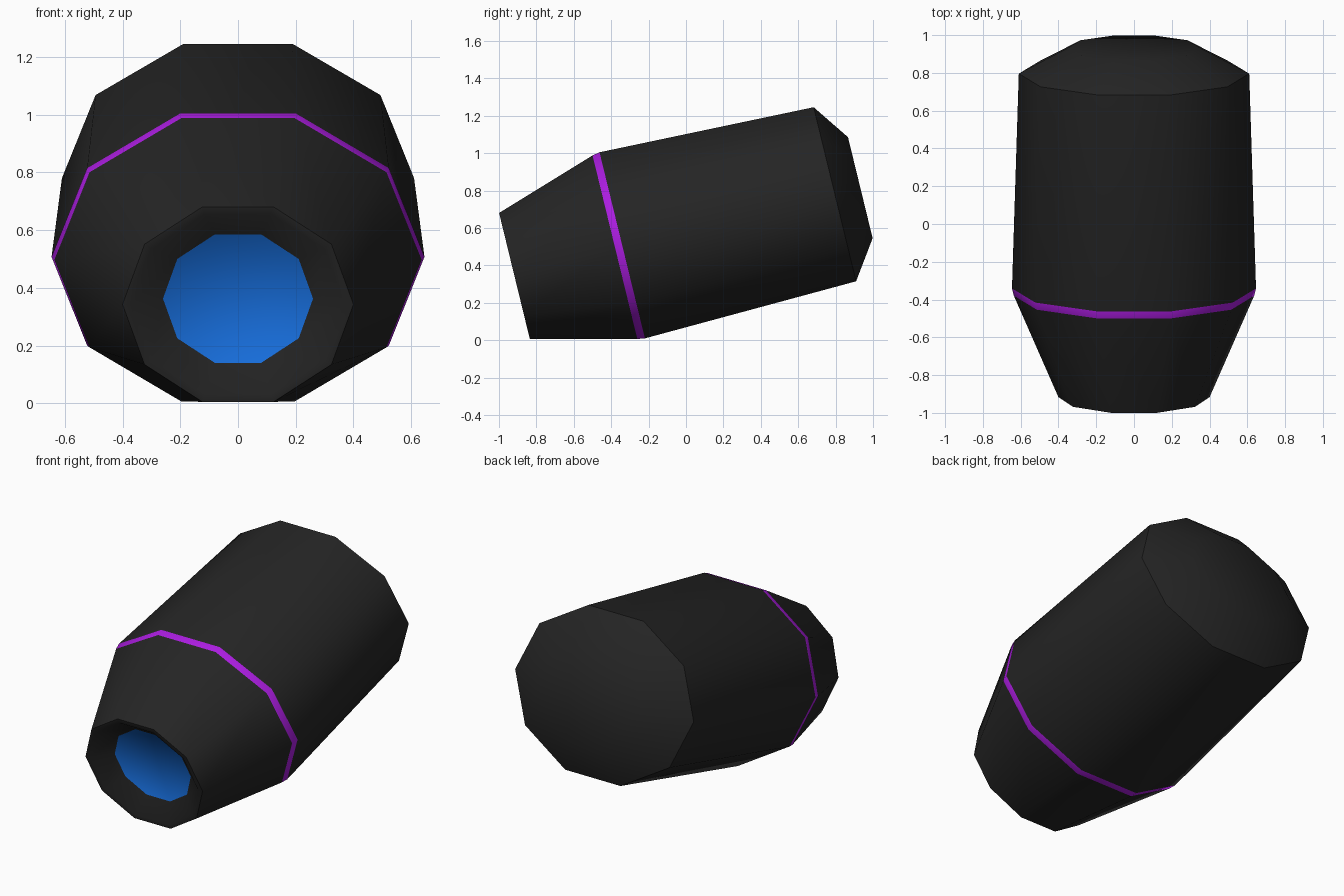
import bpy, bmesh, math
from mathutils import Vector

if "Cube" in bpy.data.objects:
    bpy.data.objects.remove(bpy.data.objects["Cube"])

SIDES = 10
TILT = math.radians(13.7)
UP = Vector((0, -math.sin(TILT), math.cos(TILT)))
SIDE = Vector((1, 0, 0))


def material(name, rgb):
    m = bpy.data.materials.new(name)
    m.diffuse_color = (*rgb, 1)
    m.use_nodes = True
    m.node_tree.nodes["Principled BSDF"].inputs["Base Color"].default_value = m.diffuse_color
    return m


black = material("matte black", (0.018, 0.018, 0.018))
purple = material("purple", (0.41, 0.012, 0.75))
blue = material("blue", (0.009, 0.165, 0.76))

# Rings from the recessed lens, over the rim and back to the rear cap:
# centre y, centre z, half width, full height, material of the band after it
RINGS = [
    (-0.832, 0.3625, 0.26, 0.458, 0),   # lens edge
    (-0.917, 0.3425, 0.37, 0.643, 0),   # inner rim
    (-0.917, 0.3425, 0.40, 0.695, 0),   # outer rim
    (-0.380, 0.4970, 0.636, 1.010, 1),  # stripe front
    (-0.341, 0.5070, 0.646, 1.024, 0),  # stripe back
    (0.796, 0.7800, 0.61, 0.958, 0),    # rear shoulder
    (0.932, 0.8150, 0.35, 0.556, 0),    # rear cap
]

bm = bmesh.new()
loops = []
for y, z, rx, height, _ in RINGS:
    ry = height / 2 / math.sin(math.radians(72))
    centre = Vector((0, y, z))
    loops.append([
        bm.verts.new(centre + SIDE * rx * math.cos(a) + UP * ry * math.sin(a))
        for a in (2 * math.pi * i / SIDES for i in range(SIDES))])

# Skin between neighbouring rings
for a, b, ring in zip(loops, loops[1:], RINGS):
    for i in range(SIDES):
        j = (i + 1) % SIDES
        bm.faces.new((a[i], a[j], b[j], b[i])).material_index = ring[4]

# Lens face and flat rear end
bm.faces.new(loops[0]).material_index = 2
bm.faces.new(loops[-1])
bmesh.ops.recalc_face_normals(bm, faces=bm.faces)

mesh = bpy.data.meshes.new("capsule_body")
bm.to_mesh(mesh)
bm.free()
for m in (black, purple, blue):
    mesh.materials.append(m)
body = bpy.data.objects.new("capsule_body", mesh)
bpy.context.collection.objects.link(body)

# Smooth round the barrel, sharp at the rims
bpy.context.view_layer.objects.active = body
body.select_set(True)
bpy.ops.object.shade_smooth_by_angle(angle=math.radians(50))
